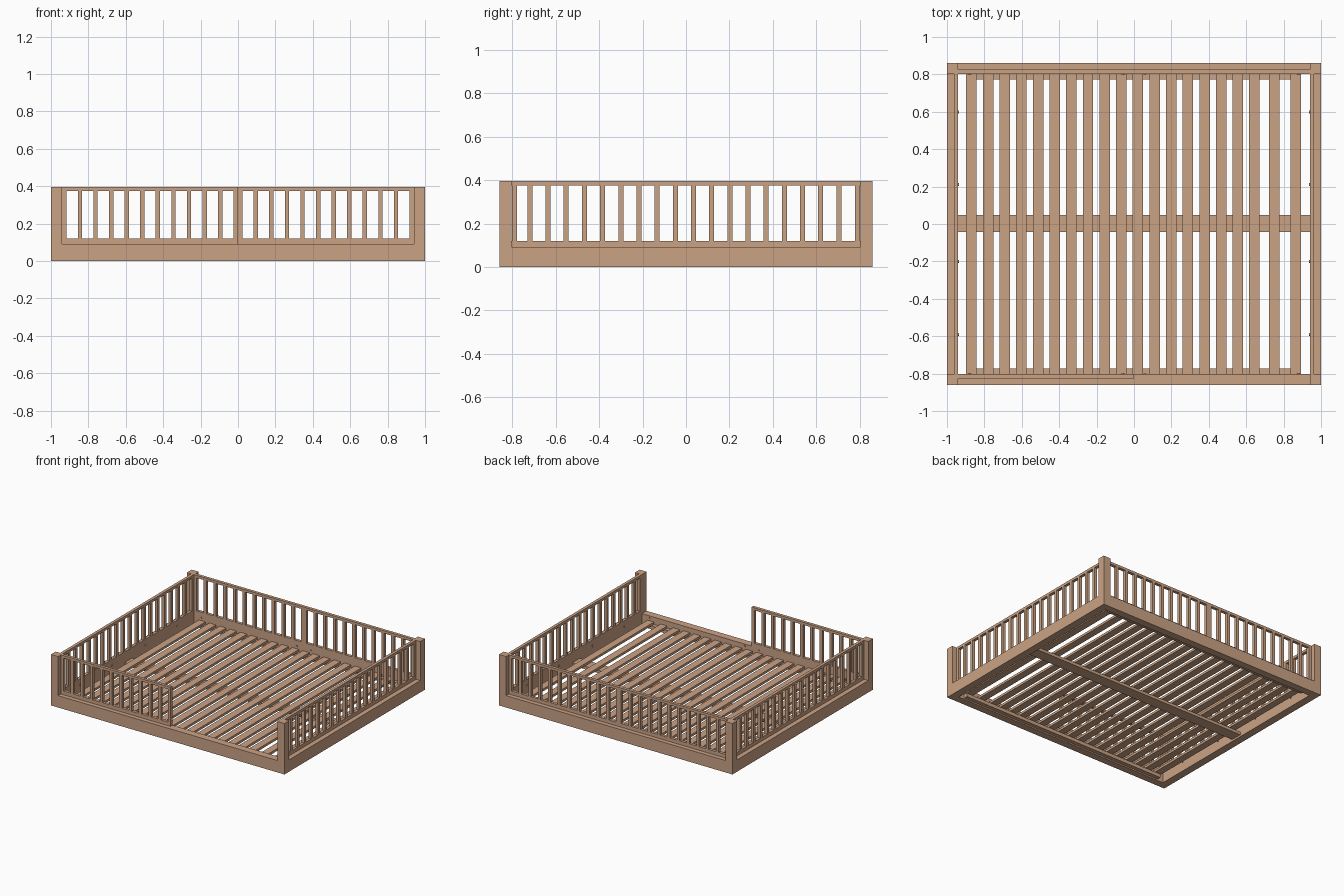
import bpy
import bmesh
from math import pi
from mathutils import Matrix

cube = bpy.data.objects.get("Cube")
if cube:
    bpy.data.objects.remove(cube, do_unlink=True)

wood = bpy.data.materials.new("warm_wood")
wood.use_nodes = True
colour = (0.60, 0.365, 0.235, 1)
wood.diffuse_color = colour
wood.node_tree.nodes["Principled BSDF"].inputs["Base Color"].default_value = colour


def finish(name, bm):
    mesh = bpy.data.meshes.new(name)
    bm.to_mesh(mesh)
    bm.free()
    mesh.materials.append(wood)
    obj = bpy.data.objects.new(name, mesh)
    bpy.context.collection.objects.link(obj)
    return obj


def add_box(bm, x, y, z):
    """Add a box given as (low, high) pairs along each axis."""
    spans = (x, y, z)
    centre = [(a + b) / 2 for a, b in spans]
    size = [abs(b - a) for a, b in spans]
    matrix = Matrix.Translation(centre) @ Matrix.Diagonal((*size, 1))
    bmesh.ops.create_cube(bm, size=1, matrix=matrix)


def box(name, x, y, z):
    bm = bmesh.new()
    add_box(bm, x, y, z)
    return finish(name, bm)


HX, HY = 1.0, 0.86          # outer half sizes
IX, IY = 0.94, 0.803        # inner faces of the frame
TOP, BOARD = 0.395, 0.092   # post height and base board height
RAIL_LOW, RAIL_HIGH = 0.12, 0.375
BAR = 0.023                 # baluster thickness


def fence(name, along, start, end, inner, side, bars):
    """Guard panel flush with the inner face of the frame."""
    bm = bmesh.new()
    depth = (side * inner, side * (inner + BAR))

    def part(span, z):
        if along == "x":
            add_box(bm, span, depth, z)
        else:
            add_box(bm, depth, span, z)

    part((start, end), (BOARD, RAIL_LOW))
    part((start, end), (RAIL_HIGH, TOP))
    for c in bars:
        part((c - BAR / 2, c + BAR / 2), (RAIL_LOW, RAIL_HIGH))
    return finish(name, bm)


# Corner posts and base boards
for sx, xname in ((-1, "right"), (1, "left")):
    for sy, yname in ((-1, "front"), (1, "back")):
        box(f"{yname}_{xname}_post", (sx * IX, sx * HX), (sy * IY, sy * HY), (0, TOP))
    box(f"{xname}_base_board", (sx * IX, sx * HX), (-IY, IY), (0, BOARD))
for sy, yname in ((-1, "front"), (1, "back")):
    box(f"{yname}_base_board", (-IX, IX), (sy * IY, sy * HY), (0, BOARD))

# Guard panels: two at the back, one at the front, one on each side
step = (IX - BAR) / 11
half_bars = [BAR / 2 + i * step for i in range(12)]
mirrored = [-c for c in half_bars]
fence("back_left_guard", "x", 0, IX, IY, 1, half_bars)
fence("back_right_guard", "x", -IX, 0, IY, 1, mirrored)
fence("front_right_guard", "x", -IX, 0, IY, -1, mirrored)
side_bars = [-0.79] + [-0.719 + i * 0.0837 for i in range(18)] + [0.79]
for side, sname in ((-1, "right"), (1, "left")):
    fence(f"{sname}_side_guard", "y", -IY, IY, IX, side, side_bars)

# Slats, with wider gaps at the left end
slat_centres = [-0.869 + i * 0.089 for i in range(18)] + [0.751, 0.864]
for i, c in enumerate(slat_centres):
    box(f"slat_{i + 1}", (c - 0.028, c + 0.028), (-IY, IY), (0.037, 0.055))

# Ledges and centre beam under the slats
for sy, yname in ((-1, "front"), (1, "back")):
    box(f"{yname}_ledge", (-0.89, 0.89), (sy * 0.772, sy * IY), (0.01, 0.037))
box("centre_beam", (-IX, IX), (-0.043, 0.047), (0.015, 0.037))

# Small bolt heads on the inner faces of the boards
bm = bmesh.new()


def bolt(x, y, axis):
    turn = Matrix.Rotation(pi / 2, 4, axis)
    bmesh.ops.create_cone(bm, cap_ends=True, segments=12, radius1=0.008, radius2=0.008,
                          depth=0.008, matrix=Matrix.Translation((x, y, 0.075)) @ turn)


for s in (-1, 1):
    for y in (-0.59, -0.2, 0.21, 0.6):
        bolt(s * IX, y, "Y")
    for x in (-0.88, -0.06, 0.06, 0.88):
        bolt(x, s * IY, "X")
finish("bolt_heads", bm)
